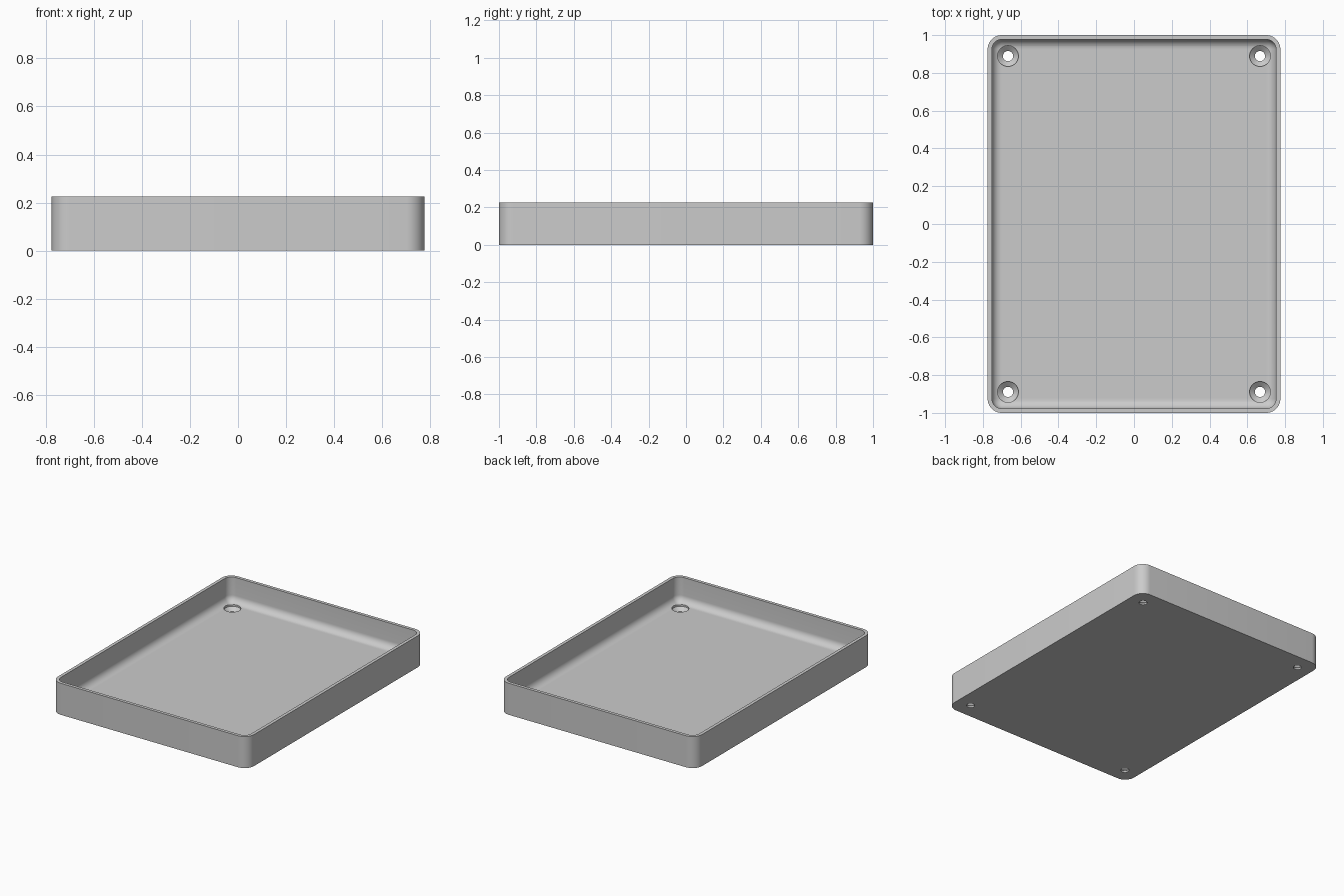
import bpy, bmesh, math
from mathutils import Matrix

if "Cube" in bpy.data.objects:
    bpy.data.objects.remove(bpy.data.objects["Cube"], do_unlink=True)

HALF_X, HALF_Y, HEIGHT = 0.775, 1.0, 0.225
CORNER, WALL, FLOOR, FILLET = 0.075, 0.023, 0.047, 0.05
STEPS = 10

grey = bpy.data.materials.new("plain_grey")
grey.use_nodes = True
colour = (0.6, 0.6, 0.6, 1)
grey.diffuse_color = colour
grey.node_tree.nodes["Principled BSDF"].inputs["Base Color"].default_value = colour


def make_object(name, bm):
    bmesh.ops.recalc_face_normals(bm, faces=bm.faces)
    mesh = bpy.data.meshes.new(name)
    bm.to_mesh(mesh)
    bm.free()
    mesh.materials.append(grey)
    obj = bpy.data.objects.new(name, mesh)
    bpy.context.collection.objects.link(obj)
    return obj


def rounded_ring(bm, inset, z):
    """Rounded rectangle, moved inwards from the outer wall."""
    r = max(CORNER - inset, 0.001)
    cx, cy = HALF_X - inset - r, HALF_Y - inset - r
    ring = []
    for q, (sx, sy) in enumerate([(1, 1), (-1, 1), (-1, -1), (1, -1)]):
        for i in range(STEPS + 1):
            a = math.pi / 2 * (q + i / STEPS)
            ring.append(bm.verts.new((sx * cx + r * math.cos(a), sy * cy + r * math.sin(a), z)))
    return ring


def round_ring(bm, r, z, x, y, sides=40):
    angles = [2 * math.pi * i / sides for i in range(sides)]
    return [bm.verts.new((x + r * math.cos(a), y + r * math.sin(a), z)) for a in angles]


def skin(bm, rings):
    """Closed skin through a stack of rings, capped at both ends."""
    for low, high in zip(rings, rings[1:]):
        for i in range(len(low)):
            j = (i + 1) % len(low)
            bm.faces.new((low[i], low[j], high[j], high[i]))
    bm.faces.new(rings[0])
    bm.faces.new(rings[-1])


# Tray: outer wall, rim, inner wall and the fillet down to the floor
profile = [(0, 0), (0, HEIGHT), (WALL, HEIGHT)]
for i in range(STEPS + 1):
    a = math.pi / 2 * i / STEPS
    profile.append((WALL + FILLET * (1 - math.cos(a)), FLOOR + FILLET * (1 - math.sin(a))))
bm = bmesh.new()
skin(bm, [rounded_ring(bm, inset, z) for inset, z in profile])
tray = make_object("tray", bm)

# Countersunk screw holes in the four corners
bm = bmesh.new()
hole = [(0.027, -0.05), (0.027, 0.012), (0.055, 0.036), (0.055, 0.12)]
for sx in (-1, 1):
    for sy in (-1, 1):
        skin(bm, [round_ring(bm, r, z, sx * 0.667, sy * 0.889) for r, z in hole])
cutter = make_object("screw_hole_cutter", bm)
cutter.hide_render = True

cut = tray.modifiers.new("screw_holes", "BOOLEAN")
cut.operation = "DIFFERENCE"
cut.solver = "EXACT"
cut.object = cutter
bpy.ops.object.select_all(action="DESELECT")
tray.select_set(True)
bpy.context.view_layer.objects.active = tray
bpy.ops.object.modifier_apply(modifier=cut.name)
bpy.data.objects.remove(cutter, do_unlink=True)

# Smooth curves, sharp rims
bpy.ops.object.shade_smooth_by_angle(angle=math.radians(30))
